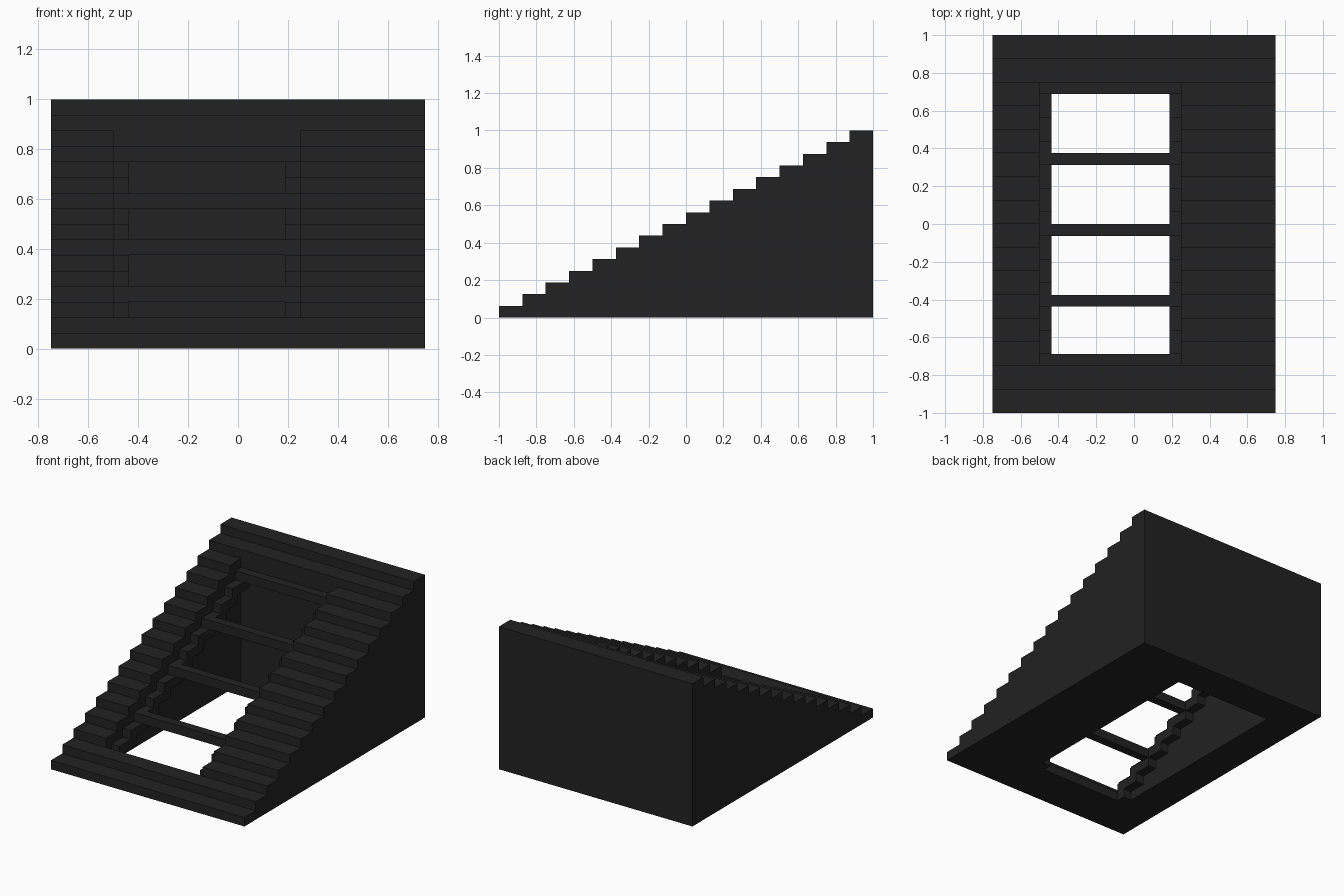
import bpy
import bmesh

if "Cube" in bpy.data.objects:
    bpy.data.objects.remove(bpy.data.objects["Cube"], do_unlink=True)

RUN, RISE, U = 0.125, 0.0625, 0.0625        # tread depth, riser height, frame thickness
X0, X1, Y0, Y1 = -0.5, 0.25, -0.75, 0.75    # opening through the stairs

charcoal = bpy.data.materials.new("charcoal")
charcoal.use_nodes = True
COLOUR = (0.016, 0.016, 0.016, 1)
charcoal.diffuse_color = COLOUR
bsdf = charcoal.node_tree.nodes["Principled BSDF"]
bsdf.inputs["Base Color"].default_value = COLOUR
bsdf.inputs["Roughness"].default_value = 0.8


def stair_profile(y0, y1):
    """Counter-clockwise (y, z) outline of the stairs between two depths."""
    pts = [(y0, 0), (y1, 0)]
    first, last = round((y0 + 1) / RUN), round((y1 + 1) / RUN)
    for i in reversed(range(first, last)):
        top = (i + 1) * RISE
        pts += [(-1 + (i + 1) * RUN, top), (-1 + i * RUN, top)]
    return pts


def rail_profile():
    """Zigzag band running parallel to the stairs, one unit thick."""
    bottom, top = [(Y0, 0)], [(Y0, U)]
    for j in range(12):
        y = Y0 + U + j * RUN
        top += [(y, U + j * RISE), (y, U + (j + 1) * RISE)]
        if j < 11:
            bottom += [(y + U, j * RISE), (y + U, (j + 1) * RISE)]
    return bottom + [(Y1, 11 * RISE)] + [(Y1, U + 12 * RISE)] + top[::-1]


def cap(bm, pts, x, facing):
    verts = [bm.verts.new((x, y, z)) for y, z in pts]
    bm.faces.new(verts if facing > 0 else verts[::-1])


def sweep(bm, pts, xa, xb):
    for (ya, za), (yb, zb) in zip(pts, pts[1:] + pts[:1]):
        quad = [(xa, ya, za), (xa, yb, zb), (xb, yb, zb), (xb, ya, za)]
        bm.faces.new([bm.verts.new(c) for c in quad])


def prism(bm, pts, xa, xb):
    sweep(bm, pts, xa, xb)
    cap(bm, pts, xa, -1)
    cap(bm, pts, xb, 1)


def finish(bm, name):
    bmesh.ops.remove_doubles(bm, verts=bm.verts, dist=1e-5)
    mesh = bpy.data.meshes.new(name)
    bm.to_mesh(mesh)
    bm.free()
    mesh.materials.append(charcoal)
    obj = bpy.data.objects.new(name, mesh)
    bpy.context.collection.objects.link(obj)


# Solid stairs: two flanks joined by the foot steps and the top steps
full, inner = stair_profile(-1, 1), stair_profile(Y0, Y1)
bm = bmesh.new()
sweep(bm, full, -0.75, X0)
sweep(bm, full, X1, 0.75)
sweep(bm, stair_profile(-1, Y0), X0, X1)
sweep(bm, stair_profile(Y1, 1), X0, X1)
cap(bm, full, -0.75, -1)
cap(bm, full, 0.75, 1)
cap(bm, inner, X0, 1)
cap(bm, inner, X1, -1)
finish(bm, "staircase")

# Stepped rails along both sides of the opening
for name, xa in (("right_rail", X0), ("left_rail", X1 - U)):
    bm = bmesh.new()
    prism(bm, rail_profile(), xa, xa + U)
    finish(bm, name)

# Crossbars between the rails, every third step
bars = [(Y0, 0)] + [(Y0 + U + j * RUN, U + j * RISE) for j in (2, 5, 8, 11)]
for n, (y, z) in enumerate(bars, 1):
    bm = bmesh.new()
    prism(bm, [(y, z), (y + U, z), (y + U, z + U), (y, z + U)], X0 + U, X1 - U)
    finish(bm, f"crossbar_{n}")
